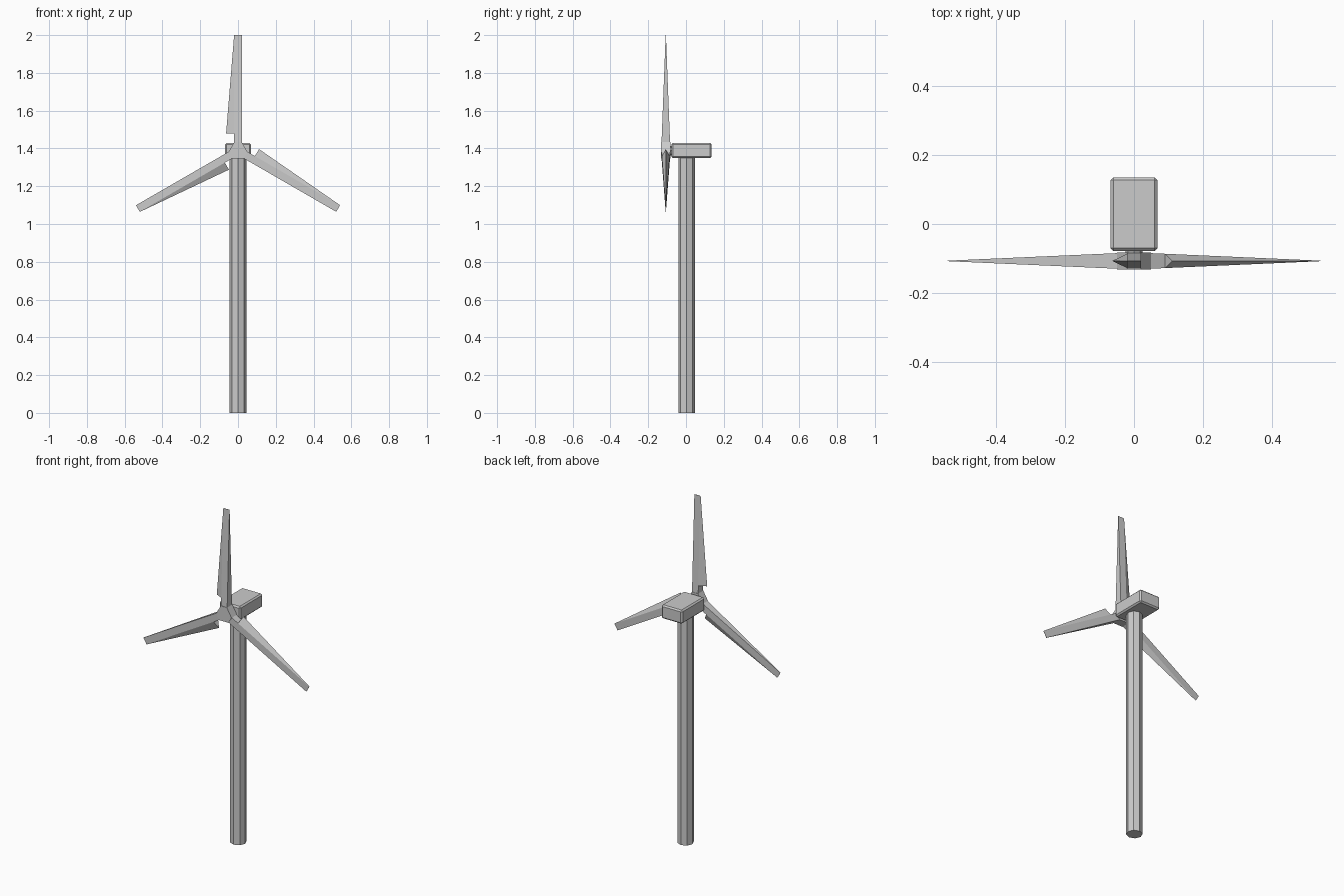
import bpy, bmesh
from math import radians, sin, cos
from mathutils import Matrix, Vector

if "Cube" in bpy.data.objects:
    bpy.data.objects.remove(bpy.data.objects["Cube"])

HUB = Vector((0, -0.107, 1.388))   # rotor centre
LENGTH = 0.612                     # rotor centre to blade tip


def finish(bm, name):
    bmesh.ops.remove_doubles(bm, verts=bm.verts, dist=1e-5)
    bmesh.ops.recalc_face_normals(bm, faces=bm.faces)
    me = bpy.data.meshes.new(name)
    bm.to_mesh(me)
    bm.free()
    ob = bpy.data.objects.new(name, me)
    bpy.context.collection.objects.link(ob)
    return ob


def loft(bm, rings):
    # skin between matching rings of points and cap both ends
    vs = [[bm.verts.new(p) for p in r] for r in rings]
    n = len(vs[0])
    for a, b in zip(vs, vs[1:]):
        for i in range(n):
            j = (i + 1) % n
            bm.faces.new((a[i], a[j], b[j], b[i]))
    bm.faces.new(vs[0])
    bm.faces.new(vs[-1])


# Tower: octagonal column
bm = bmesh.new()
bmesh.ops.create_cone(bm, cap_ends=True, segments=8, radius1=0.044, radius2=0.044,
                      depth=1.352, matrix=Matrix.Translation((0, 0.003, 0.676)))
finish(bm, "tower")

# Nacelle: chamfered box
bm = bmesh.new()
bmesh.ops.create_cube(bm, size=1, matrix=Matrix.Translation((0, 0.0285, 1.389))
                      @ Matrix.Diagonal((0.136, 0.213, 0.08, 1)))
bmesh.ops.bevel(bm, geom=bm.edges[:], offset=0.008, segments=1, affect='EDGES')
finish(bm, "nacelle")

# Shaft joining hub and nacelle
bm = bmesh.new()
bmesh.ops.create_cone(bm, cap_ends=True, segments=8, radius1=0.025, radius2=0.025, depth=0.03,
                      matrix=Matrix.Translation((0, -0.08, HUB.z)) @ Matrix.Rotation(radians(90), 4, 'X'))
finish(bm, "shaft")

# Hub: truncated triangle with one short side per blade
outline = []
for k in range(3):
    a = radians(120 * k)
    for x in (-0.02, 0.02):
        outline.append((x * cos(a) + 0.046 * sin(a), -x * sin(a) + 0.046 * cos(a)))
bm = bmesh.new()
loft(bm, [[HUB + Vector((x, y, z)) for x, z in outline] for y in (-0.025, 0.025)])
finish(bm, "hub")


def half_thickness(r):
    return 0.0225 + (0.0008 - 0.0225) * (r - 0.046) / (LENGTH - 0.046)


# Blades: rectangular neck, then a section with a sharp trailing edge
ROOT = 0.092
for k in range(3):
    bm = bmesh.new()
    t0, t1, t2 = (half_thickness(r) for r in (0.04, ROOT, LENGTH))
    loft(bm, [[(-0.02, -t, r), (0.02, -t, r), (0.02, t, r), (-0.02, t, r)]
              for t, r in ((t0, 0.04), (t1, ROOT))])
    neck_top = [f for f in bm.faces if all(abs(v.co.z - ROOT) < 1e-5 for v in f.verts)]
    bmesh.ops.delete(bm, geom=neck_top, context='FACES_ONLY')
    loft(bm, [[(-0.02, -t, r), (0.02, -t, r), (0.02, t, r), (-0.02, t, r), (x, 0, r)]
              for t, r, x in ((t1, ROOT, -0.063), (t2, LENGTH, -0.0205))])
    # root cap becomes only the exposed wedge triangle
    cap = [f for f in bm.faces if len(f.verts) == 5 and f.calc_center_median().z < 0.2]
    corners = [v for f in cap for v in f.verts if v.co.x < 0]
    bmesh.ops.delete(bm, geom=cap, context='FACES_ONLY')
    bm.faces.new(corners)
    bmesh.ops.transform(bm, verts=bm.verts,
                        matrix=Matrix.Translation(HUB) @ Matrix.Rotation(radians(120 * k), 4, 'Y'))
    finish(bm, f"blade_{k + 1}")
